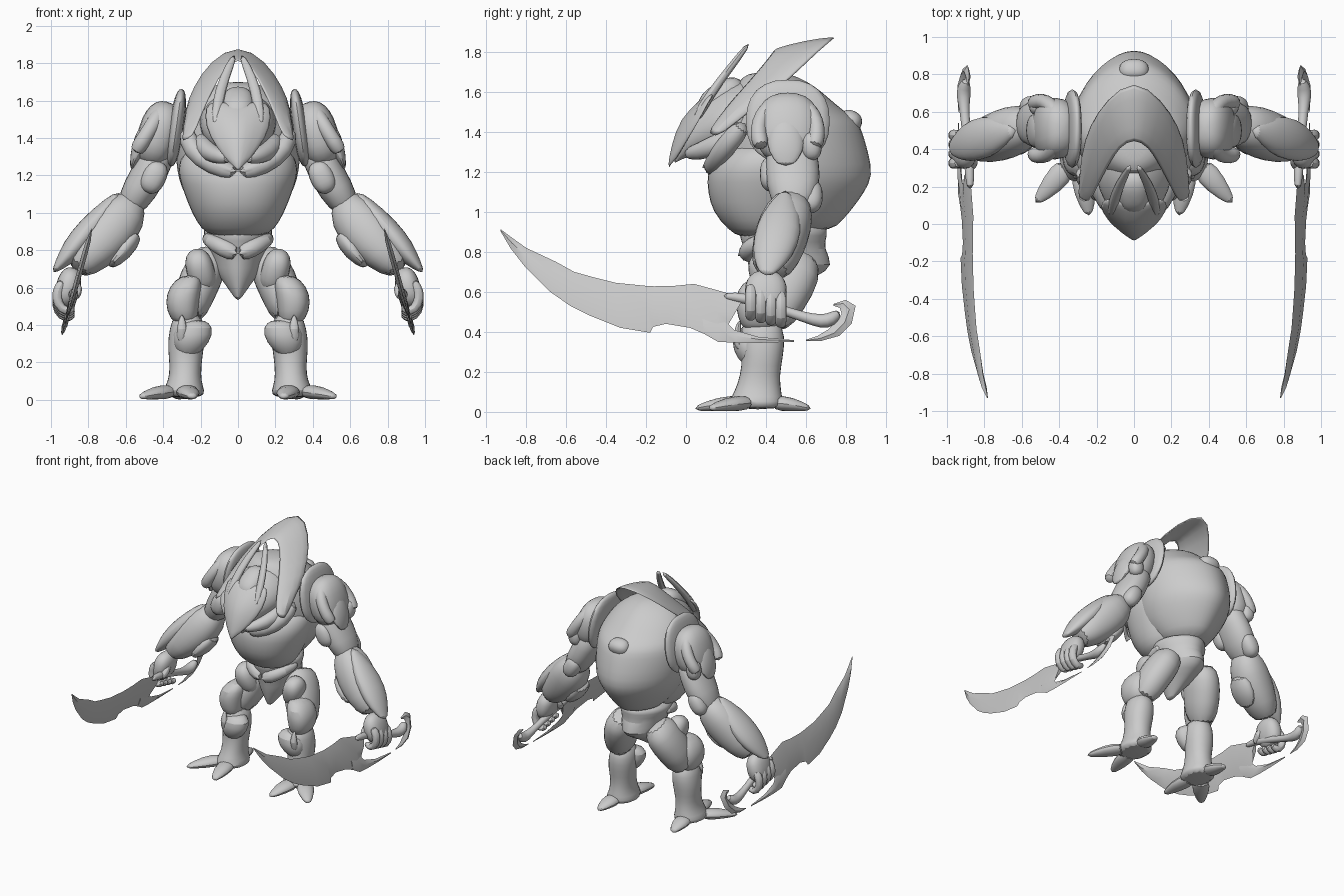
import bpy, bmesh, math
from mathutils import Vector, Matrix, Euler

default_cube = bpy.data.objects.get("Cube")
if default_cube:
    bpy.data.objects.remove(default_cube, do_unlink=True)

grey = bpy.data.materials.new("plain_grey")
grey.use_nodes = True
grey.diffuse_color = (0.6, 0.6, 0.6, 1)
grey.node_tree.nodes["Principled BSDF"].inputs["Base Color"].default_value = grey.diffuse_color
parts = []


def finish(name, bm, mirror=False, solid=0, smooth=1):
    """Turn a bmesh into a finished object with its modifiers."""
    bmesh.ops.recalc_face_normals(bm, faces=bm.faces)
    mesh = bpy.data.meshes.new(name)
    bm.to_mesh(mesh)
    bm.free()
    mesh.materials.append(grey)
    obj = bpy.data.objects.new(name, mesh)
    bpy.context.collection.objects.link(obj)
    if mirror:
        obj.modifiers.new("Mirror", "MIRROR")
    if solid:
        plate = obj.modifiers.new("Solidify", "SOLIDIFY")
        plate.thickness = solid
        plate.offset = 0
    if smooth:
        obj.modifiers.new("Subdivision", "SUBSURF").levels = smooth
        obj.modifiers["Subdivision"].render_levels = smooth
    parts.append(obj)


def bridge(bm, rings, closed=True):
    """Join equally long rows of vertices with quads."""
    for low, high in zip(rings, rings[1:]):
        count = len(low)
        for i in range(count if closed else count - 1):
            j = (i + 1) % count
            bm.faces.new((low[i], low[j], high[j], high[i]))
    if closed:
        bm.faces.new(rings[0])
        bm.faces.new(rings[-1])


def loft(name, stations, axis=None, power=1, mirror=True, sides=14):
    """Skin cross-sections given as x, y, z, half width and optional half depth."""
    bm = bmesh.new()
    points = [Vector(s[:3]) for s in stations]
    span = (points[-1] - points[0]).normalized()
    reference = Vector((0, 0, 1)) if abs(span.y) > 0.7 else Vector((0, 1, 0))
    rings = []
    for i, s in enumerate(stations):
        before, after = points[max(i - 1, 0)], points[min(i + 1, len(points) - 1)]
        along = Vector(axis) if axis else (after - before).normalized()
        u = along.cross(reference).normalized()
        v = along.cross(u).normalized()
        ring = []
        for k in range(sides):
            turn = math.tau * k / sides
            c, d = math.cos(turn), math.sin(turn)
            c = math.copysign(abs(c) ** power, c)
            d = math.copysign(abs(d) ** power, d)
            ring.append(bm.verts.new(points[i] + u * c * s[3] + v * d * s[-1]))
        rings.append(ring)
    bridge(bm, rings)
    finish(name, bm, mirror)


def body(name, levels, power=1):
    """Central mass from levels of height, front y, back y and half width."""
    stations = [(0, (f + b) / 2, z, w, (b - f) / 2) for z, f, b, w in levels]
    loft(name, stations, (0, 0, 1), power, mirror=False, sides=20)


def blob(name, centre, size, turn=(0, 0, 0), mirror=True):
    """Rounded armour piece: a slightly squared, stretched and turned sphere."""
    bm = bmesh.new()
    bmesh.ops.create_uvsphere(bm, u_segments=20, v_segments=12, radius=1)
    for vert in bm.verts:
        vert.co = [math.copysign(abs(c) ** 0.85, c) for c in vert.co]
    turned = Euler([math.radians(a) for a in turn]).to_matrix().to_4x4()
    bm.transform(Matrix.Translation(centre) @ turned @ Matrix.Diagonal((*size, 1)))
    finish(name, bm, mirror, smooth=0)


def sheet(name, first, last, bulge, thick):
    """Curved plate, mirrored, between two edge curves with a raised middle row."""
    bm = bmesh.new()
    first, last = [Vector(p) for p in first], [Vector(p) for p in last]
    middle = [a.lerp(b, 0.5) + Vector((bulge * a.x, 0, 0.01)) for a, b in zip(first, last)]
    bridge(bm, [[bm.verts.new(p) for p in row] for row in (first, middle, last)], closed=False)
    finish(name, bm, True, solid=thick)


def sword_x(z):
    return 0.94 - 0.28 * (z - 0.35)


def blade(name, pairs, thick):
    """Lens-shaped blade between a top edge and a bottom edge in the sword's tilted plane."""
    bm = bmesh.new()
    rings = []
    for ty, tz, by, bz in pairs:
        top, low = Vector((sword_x(tz), ty, tz)), Vector((sword_x(bz), by, bz))
        middle = top.lerp(low, 0.45)
        swell = Vector((min(thick, (top - low).length / 4), 0, 0))
        rings.append([bm.verts.new(p) for p in (top, middle + swell, low, middle - swell)])
    bridge(bm, rings)
    finish(name, bm, True, smooth=0)


# Torso
body("back_shell", [(.9, .4, .73, .13), (.96, .3, .79, .19), (1.03, .2, .85, .25), (1.1, .16, .9, .29),
                    (1.18, .14, .945, .325), (1.3, .15, .92, .34), (1.4, .16, .89, .34), (1.46, .18, .865, .33),
                    (1.51, .2, .79, .31), (1.57, .22, .72, .28), (1.63, .25, .65, .22), (1.68, .28, .56, .14),
                    (1.7, .34, .48, .06)], 1.15)
body("chest_plate", [(.87, .27, .48, .13), (.91, .21, .56, .2), (1, .13, .62, .25), (1.1, .105, .66, .29),
                     (1.2, .1, .68, .325), (1.27, .14, .66, .32), (1.36, .22, .6, .28)], 0.95)
body("pelvis", [(.53, .37, .42, .01), (.62, .34, .55, .07), (.68, .32, .66, .12), (.73, .31, .75, .14),
                (.82, .29, .69, .16), (.88, .26, .71, .19), (.95, .27, .72, .19)], 1.1)
loft("belt_plate", [(0, .31, .78, .05), (.08, .31, .81, .05), (.15, .35, .85, .04), (.17, .5, .87, .03)])
loft("collar", [(0, .13, 1.21, .05), (.14, .14, 1.25, .05), (.25, .2, 1.33, .055), (.28, .3, 1.45, .05)])
blob("spine_knob", (0, .82, 1.45), (.08, .06, .06), (-25, 0, 0), False)

# Head: skull, mask, jaw, brow fork and swept crest
loft("skull", [(0, -.06, 1.25, .005, .01), (0, -.03, 1.33, .05, .07), (0, .02, 1.385, .1, .11),
               (0, .09, 1.42, .14, .14), (0, .17, 1.45, .19, .17), (0, .28, 1.48, .22, .19),
               (0, .44, 1.5, .2, .18)], (0, 1, 0), 1.1, False)
sheet("face_mask", [(0, -.09, 1.21), (0, -.075, 1.33), (0, -.04, 1.46), (0, .07, 1.55), (0, .1, 1.57)],
      [(.03, -.06, 1.25), (.12, 0, 1.35), (.18, .07, 1.46), (.18, .12, 1.57), (.14, .14, 1.59)], 0, .02)
loft("jaw", [(.04, 0, 1.29, .03), (.11, .06, 1.3, .045), (.18, .17, 1.34, .06), (.2, .28, 1.4, .05)], sides=10)
loft("brow_fork", [(.12, .04, 1.45, .03, .03), (.11, .12, 1.59, .032, .025), (.075, .22, 1.72, .03, .02),
                   (.015, .32, 1.85, .018, .015)], sides=8)
blob("brow_plate", (0, .18, 1.57), (.09, .13, .08), (35, 0, 0), False)
sheet("crest", [(0, .45, 1.83), (.075, .41, 1.77), (.14, .3, 1.64), (.19, .2, 1.53), (.24, .1, 1.39)],
      [(0, .79, 1.905), (.15, .67, 1.81), (.24, .53, 1.67), (.285, .38, 1.55), (.29, .15, 1.36)], .16, .016)

# Shoulders
blob("shoulder_rim", (.33, .51, 1.455), (.04, .21, .21), (0, -8, 0))
blob("shoulder_dome", (.425, .51, 1.42), (.11, .165, .18), (0, -16, 0))
arc = [math.radians(a) for a in range(-30, 211, 24)]
loft("shoulder_lip", [(.5 - .1 * math.sin(a), .51 + .15 * math.cos(a), 1.4 + .16 * math.sin(a), .045)
                      for a in arc], sides=10)
loft("shoulder_point", [(.45, .5, 1.48, .06, .08), (.51, .5, 1.38, .055, .1), (.55, .5, 1.3, .03, .09),
                        (.57, .5, 1.23, .008, .04)])
blob("shoulder_back_bump", (.51, .63, 1.33), (.05, .05, .07))

# Arms
loft("upper_arm", [(.4, .53, 1.38, .1, .12), (.46, .53, 1.24, .095, .14), (.52, .54, 1.13, .1, .14),
                   (.6, .53, 1, .07, .09)], power=.9)
blob("biceps_plate", (.45, .43, 1.19), (.065, .06, .09), (0, -25, 0))
blob("elbow_guard", (.54, .62, 1.08), (.06, .065, .09), (0, -30, 0))
loft("forearm", [(.55, .54, 1.09, .06, .07), (.6, .52, 1, .13, .13), (.69, .48, .89, .145, .14),
                 (.78, .45, .79, .12, .13), (.88, .42, .69, .075, .09)], power=.9)
loft("forearm_plate", [(.63, .5, 1.11, .02), (.74, .48, .98, .06, .11), (.85, .45, .85, .07, .12),
                       (.92, .42, .76, .05, .09), (.99, .4, .68, .01, .03)])
loft("forearm_cuff", [(.54, .5, .9, .05, .08), (.62, .46, .79, .06, .11), (.69, .43, .71, .02, .06)])

# Hands wrapped round the grips
blob("palm", (.91, .4, .6), (.065, .105, .11), (0, -15, 0))
for i in range(4):
    y = .325 + .05 * i
    z = .54 - .012 * i
    loft("finger", [(.93, y, z + .1, .03), (.97, y, z + .04, .033), (.965, y, z - .03, .032),
                    (.92, y, z - .075, .03), (.87, y, z - .04, .024)], sides=8)
loft("thumb", [(.89, .4, .64, .035), (.85, .34, .59, .032), (.87, .29, .54, .02)], sides=8)

# Swords
blade("sword_blade", [(-.93, .915, -.93, .905), (-.87, .87, -.88, .82), (-.8, .82, -.81, .73),
                      (-.65, .75, -.68, .6), (-.56, .7, -.58, .53), (-.47, .675, -.48, .48),
                      (-.35, .645, -.33, .42), (-.2, .63, -.18, .395), (-.16, .628, -.165, .425),
                      (-.06, .63, -.1, .44), (.04, .64, .02, .42), (.15, .61, .16, .36), (.29, .57, .22, .45)], .015)
blade("sword_prong", [(.08, .5, .09, .39), (.17, .48, .16, .35), (.24, .41, .25, .345),
                      (.36, .375, .38, .345), (.54, .358, .54, .35)], .012)
blade("pommel_blade", [(.74, .54, .74, .53), (.8, .56, .77, .52), (.85, .53, .78, .49), (.83, .44, .75, .45),
                       (.77, .38, .71, .41), (.68, .355, .66, .38), (.6, .355, .6, .36)], .015)
loft("sword_grip", [(sword_x(z), y, z, r) for y, z, r in
                    ((.18, .58, .02), (.3, .57, .03), (.45, .52, .025), (.6, .47, .025), (.68, .45, .04),
                     (.73, .46, .04), (.77, .5, .02))], sides=10)

# Legs
loft("thigh", [(.13, .57, .8, .08, .1), (.17, .54, .71, .115, .15), (.23, .47, .58, .115, .145),
               (.28, .4, .42, .09, .11)], power=.92)
loft("thigh_plate", [(.25, .38, .67, .05, .07), (.28, .37, .61, .09, .12), (.3, .37, .52, .095, .125),
                     (.29, .37, .43, .075, .1), (.28, .37, .4, .04, .06)], (0, 0, 1), .85)
blob("hip_plate", (.2, .41, .69), (.075, .09, .12), (20, 15, 0))
loft("shin", [(.27, .38, .47, .07, .09), (.27, .38, .38, .1, .12), (.28, .385, .28, .1, .105),
              (.28, .37, .18, .085, .1), (.285, .36, .1, .09, .12), (.29, .35, .05, .115, .14),
              (.29, .36, .01, .11, .13)], (0, 0, 1), .92)
loft("knee_plate", [(.23, .33, .43, .05, .05), (.235, .31, .39, .11, .08), (.25, .31, .31, .105, .08),
                    (.27, .32, .23, .05, .04)], (0, 0, 1))
loft("knee_spike", [(.3, .28, .3, .03), (.3, .25, .38, .035, .025), (.3, .27, .46, .008)], sides=8)

# Feet
toes = {"inner_toe": ((.28, .3), (.26, .16), (.24, .04)),
        "outer_toe": ((.35, .32), (.44, .21), (.53, .11)),
        "heel_toe": ((.3, .43), (.31, .53), (.32, .63))}
for name, (root, middle, tip) in toes.items():
    loft(name, [(*root, .045, .07, .045), (*middle, .038, .065, .038), (*tip, .014, .02, .014)], sides=10)

# Smooth shading with kept edges
bpy.ops.object.select_all(action="DESELECT")
for part in parts:
    part.select_set(True)
bpy.context.view_layer.objects.active = parts[0]
bpy.ops.object.shade_smooth_by_angle(angle=math.radians(40))
